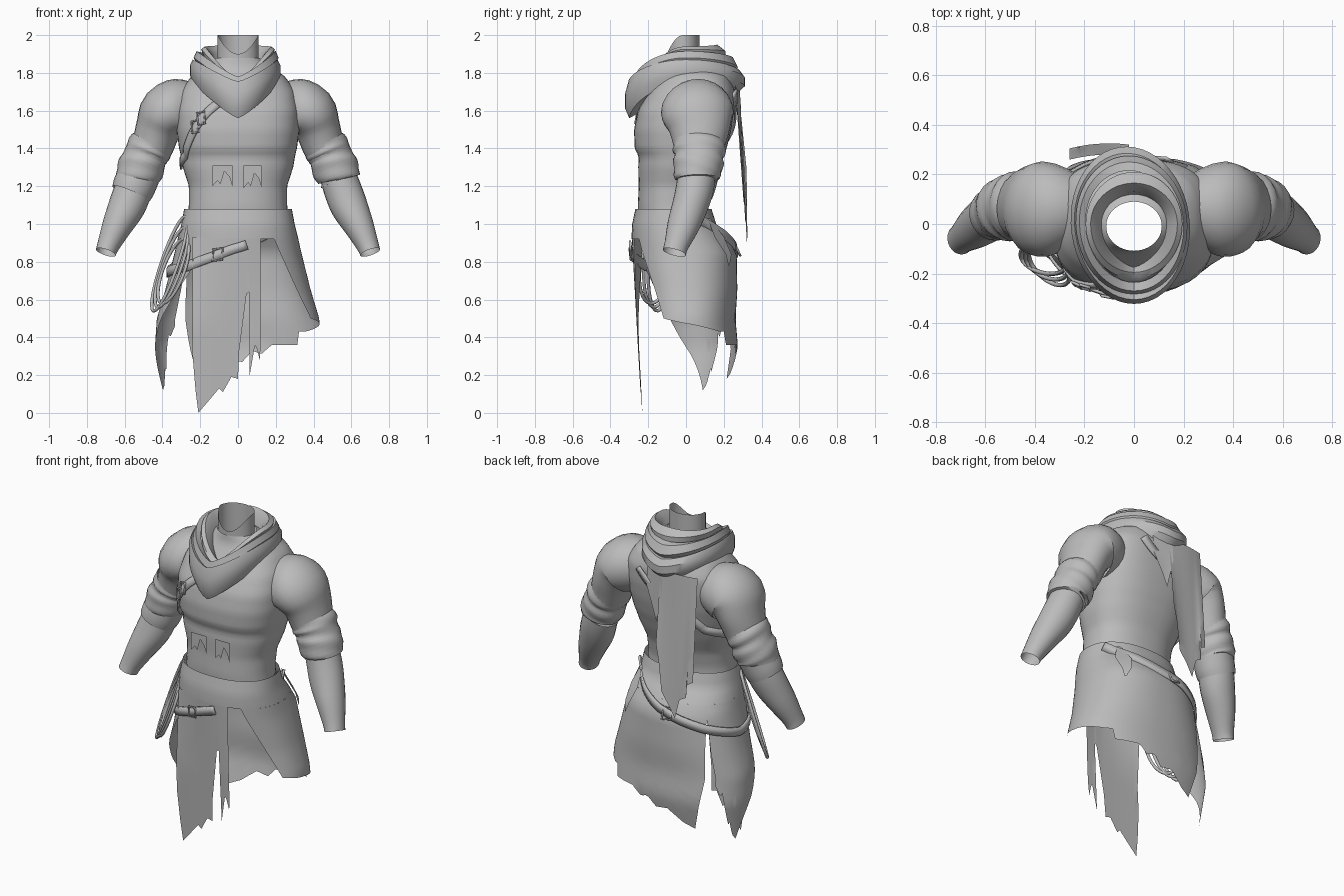
import bpy, math
from math import sin, cos, radians, pi
from mathutils import Vector

if "Cube" in bpy.data.objects:
    bpy.data.objects.remove(bpy.data.objects["Cube"])

cloth = bpy.data.materials.new("grey cloth")
cloth.diffuse_color = (0.5, 0.5, 0.5, 1)
cloth.use_nodes = True
cloth.node_tree.nodes["Principled BSDF"].inputs["Base Color"].default_value = cloth.diffuse_color


def interp(table, t):
    """Piecewise linear lookup; table rows are (key, values...)."""
    rows = sorted(table)
    t = min(max(t, rows[0][0]), rows[-1][0])
    for a, b in zip(rows, rows[1:]):
        if t <= b[0]:
            f = (t - a[0]) / (b[0] - a[0])
            return [p + (q - p) * f for p, q in zip(a[1:], b[1:])]


def grid(name, rows, closed=False, angle=40):
    """Skin a list of equal-length point rows."""
    n = len(rows[0])
    verts = [tuple(p) for r in rows for p in r]
    faces = []
    for i in range(len(rows) - 1):
        for j in range(n if closed else n - 1):
            k = (j + 1) % n
            faces.append((i * n + j, i * n + k, (i + 1) * n + k, (i + 1) * n + j))
    me = bpy.data.meshes.new(name)
    me.from_pydata(verts, [], faces)
    me.update()
    me.shade_smooth()
    me.set_sharp_from_angle(angle=radians(angle))
    me.materials.append(cloth)
    ob = bpy.data.objects.new(name, me)
    bpy.context.collection.objects.link(ob)
    return ob


def thicken(ob, t):
    m = ob.modifiers.new("thickness", 'SOLIDIFY')
    m.thickness, m.offset = t, 0
    return ob


def body(table, a, z, out=0.0):
    """Point on an oval section; a = 0 is the front, 90 is +x."""
    rx, yf, yb, e = interp(table, z)
    s, c = sin(radians(a)), cos(radians(a))
    x = math.copysign(abs(s) ** e, s) * (rx + out)
    y = (yf + yb) / 2 - math.copysign(abs(c) ** e, c) * ((yb - yf) / 2 + out)
    return Vector((x, y, z))


# height, half width, front y, back y, squareness
TORSO = [(1.0, .27, -.25, .12, .88), (1.1, .26, -.255, .12, .88), (1.2, .26, -.25, .14, .86),
         (1.3, .292, -.253, .18, .84), (1.36, .302, -.25, .20, .82), (1.40, .312, -.272, .215, .8),
         (1.5, .325, -.275, .24, .76), (1.6, .325, -.255, .255, .72), (1.7, .305, -.20, .26, .72),
         (1.78, .25, -.145, .235, .78), (1.83, .18, -.115, .17, .9), (1.88, .112, -.108, .09, 1)]
SKIRT = [(*r, .88) for r in [
    (0, .40, -.23, .21), (.1, .42, -.23, .22), (.35, .44, -.24, .275), (.5, .43, -.24, .262),
    (.65, .385, -.255, .272), (.85, .335, -.285, .268), (.94, .315, -.288, .21),
    (1.0, .30, -.285, .16), (1.08, .285, -.268, .135)]]

# Torso and neck
ANG = [i * 7.5 for i in range(48)]
grid("torso", [[body(TORSO, a, 1.06 + .82 * i / 34) for a in ANG] for i in range(35)], True)
grid("neck_collar", [[(.108 * sin(radians(a)), -.015 - .086 * cos(radians(a)),
                       1.8 + t * (.2 - .1 * max(0, cos(radians(a))) ** 2)) for a in ANG]
                     for t in (0, .5, 1)], True)


# Skirt: waistband plus hanging torn panels
def panel(name, top_z, top_a, bot_a, hem, cols, nr=14):
    rows = []
    for i in range(nr + 1):
        t, row = i / nr, []
        for j in range(cols + 1):
            u = j / cols
            ta = top_a[0] + (top_a[1] - top_a[0]) * u
            ba = bot_a[0] + (bot_a[1] - bot_a[0]) * u
            z = top_z + (interp(hem, u)[0] - top_z) * t
            row.append(body(SKIRT, ta + (ba - ta) * t, z))
        rows.append(row)
    return grid(name, rows)


grid("waistband", [[body(SKIRT, a, 1.08 - .16 * i / 6) for a in ANG] for i in range(7)], True)
panel("left_hip", .92, (-130, -42), (-130, -42), [(0, .75), (1, .75)], 20, 5)
panel("back_panel", .92, (34, 232), (62, 207),
      [(0, .50), (.2, .47), (.45, .43), (.5, .43), (.51, .36), (.67, .36), (.72, .31),
       (.76, .33), (.8, .27), (.85, .28), (.93, .21), (1, .18)], 60)
panel("left_flap", .75, (-42, -130), (-104, -132),
      [(0, .2), (.25, .12), (.4, .15), (.5, .24), (.55, .21), (.75, .42), (.82, .4), (1, .46)], 24)

# Front panel with ragged hem, defined by x and hem height
HEM = [(-.24, .3), (-.225, .12), (-.21, 0), (-.15, .07), (-.1, .13), (-.08, .11), (-.035, .19), (0, .18),
       (.005, .32), (.045, .63), (.058, .64), (.062, .2), (.09, .36), (.1, .34), (.115, .28), (.12, .36)]


def front_point(x, z):
    f = min(1, max(0, (.93 - z) / .93))
    return (x, -.287 + .052 * f + x * x * (1.0 - .9 * min(1, f * 2)), z)


grid("front_panel", [[front_point(x, .93 + (h - .93) * i / 12) for x, h in HEM] for i in range(13)])


# Arms: rings along a bent path, mirrored
def arm_part(name, path, n=24, sub=3, wob=0.0, sides=((1, "right"), (-1, "left"))):
    pts = []
    for i in range(len(path) - 1):
        p0, p1, p2, p3 = (path[max(0, min(len(path) - 1, i + k))] for k in (-1, 0, 1, 2))
        for s in range(sub):
            t = s / sub
            pts.append([.5 * (2 * b + (c - a) * t + (2 * a - 5 * b + 4 * c - d) * t * t
                              + (3 * b - a - 3 * c + d) * t ** 3) for a, b, c, d in zip(p0, p1, p2, p3)])
    pts.append(path[-1])
    for side, label in sides:
        rows = []
        for i, p in enumerate(pts):
            tan = (Vector(pts[min(i + 1, len(pts) - 1)][:3]) - Vector(pts[max(i - 1, 0)][:3])).normalized()
            v = Vector((0, 1, 0))
            u = v.cross(tan).normalized() * -1
            v = tan.cross(u).normalized()
            row = []
            for j in range(n):
                a = 2 * pi * j / n
                k = 1 + wob * sin(2 * a + i * 1.3)
                q = Vector(p[:3]) + u * cos(a) * p[3] * k + v * sin(a) * p[4] * k
                row.append((q.x * side, q.y, q.z))
            rows.append(row)
        grid(name + "_" + label, rows, True, 50)


arm_part("shoulder_sleeve", [(.2, .065, 1.62, .12, .12), (.31, .065, 1.61, .16, .178), (.38, .06, 1.585, .148, .192),
                             (.42, .07, 1.51, .122, .165), (.45, .07, 1.42, .112, .138), (.475, .07, 1.37, .108, .13)])
arm_part("sleeve_cuff", [(.455, .07, 1.425, .113, .138), (.475, .07, 1.39, .122, .14), (.49, .068, 1.36, .112, .13),
                         (.505, .065, 1.32, .123, .133), (.525, .06, 1.27, .12, .125), (.535, .06, 1.24, .112, .116),
                         (.53, .06, 1.25, .095, .095)], wob=.025)
arm_part("forearm", [(.52, .06, 1.28, .095, .1), (.555, .045, 1.18, .1, .1), (.59, .02, 1.09, .098, .095),
                     (.64, -.015, .99, .08, .085), (.685, -.05, .89, .06, .065), (.7, -.062, .85, .055, .063)])
arm_part("elbow_wrap", [(.52, .06, 1.27, .112, .115), (.55, .045, 1.2, .113, .112),
                        (.567, .038, 1.16, .106, .106)], sides=((-1, "left"),))


# Cowl scarf: stacked oval loops that dip to a point in front
def cowl(name, loops, shift=0.0):
    rows = []
    for rx, yf, yb, zf, zs, zb in loops:
        row = []
        for a in ANG:
            s, c = sin(radians(a)), cos(radians(a))
            w = 1 - abs(s) ** 1.25
            z = zs + ((zf if c > 0 else zb) - zs) * w
            row.append((rx * s + shift * (1 - c) / 2, yf * c if c > 0 else -yb * c, z))
        rows.append(row)
    grid(name, rows, True, 35)


cowl("cowl_outer", [(.17, -.23, .22, 1.60, 1.74, 1.73), (.225, -.30, .28, 1.56, 1.74, 1.70),
                    (.24, -.322, .312, 1.61, 1.79, 1.73), (.24, -.322, .312, 1.69, 1.84, 1.775),
                    (.225, -.305, .285, 1.755, 1.87, 1.81), (.205, -.27, .255, 1.73, 1.85, 1.81)], -.03)
cowl("cowl_middle", [(.2, -.27, .25, 1.69, 1.83, 1.79), (.225, -.285, .275, 1.73, 1.88, 1.83),
                     (.21, -.27, .25, 1.78, 1.915, 1.88), (.185, -.235, .215, 1.75, 1.9, 1.89)], -.02)
cowl("cowl_inner", [(.18, -.235, .21, 1.73, 1.88, 1.87), (.195, -.22, .21, 1.75, 1.925, 1.915),
                    (.175, -.195, .165, 1.76, 1.94, 1.95), (.14, -.16, .13, 1.72, 1.90, 1.91),
                    (.12, -.125, .11, 1.66, 1.82, 1.82)])


# Cloth tails hanging down the back, defined by x and hem height
def tail(name, hem, top, y0, y1):
    grid(name, [[(x, y0 + (y1 - y0) * i / 8 - .8 * (x + .1) ** 2, top + (h - top) * i / 8)
                 for x, h in hem] for i in range(9)])


tail("long_tail", [(-.26, 1.12), (-.225, 1.1), (-.22, 1.02), (-.18, 1.0), (-.15, .88), (-.11, .95),
                   (-.06, 1.02), (-.04, 1.2), (-.02, 1.3)], 1.74, .28, .325)
tail("short_tail", [(-.04, 1.6), (0, 1.42), (.03, 1.5), (.08, 1.62)], 1.74, .285, .295)


# Straps wrapped on the body, given as angle and height along the way
def strap(name, table, path, width, out, steps=60):
    rows = []
    keyed = [(i / (len(path) - 1), *p) for i, p in enumerate(path)]
    for i in range(steps + 1):
        a, z = interp(keyed, i / steps)
        mid = body(table, a, z, out)
        a2, z2 = interp(keyed, min(1, i / steps + .01))
        a1, z1 = interp(keyed, max(0, i / steps - .01))
        along = (body(table, a2, z2, out) - body(table, a1, z1, out)).normalized()
        normal = (mid - Vector((0, 0, z))).normalized()
        across = along.cross(normal).normalized() * width / 2
        rows.append([mid + across, mid - across])
    thicken(grid(name, rows), .012)


BELT = [(6, .89), (-18, .83), (-45, .775), (-90, .74), (-135, .80), (-180, .88), (-210, .96), (-240, 1.04)]
SASH = [(-4, 1.68), (-28, 1.56), (-62, 1.36), (-90, 1.31), (-135, 1.38), (-170, 1.54), (-200, 1.70)]
strap("hip_belt", SKIRT, BELT, .05, .01)
strap("chest_strap", TORSO, SASH, .045, .008)


def curve(name, pts, r, cyclic=True):
    cu = bpy.data.curves.new(name, 'CURVE')
    cu.dimensions, cu.bevel_depth, cu.bevel_resolution = '3D', r, 2
    sp = cu.splines.new('POLY')
    sp.points.add(len(pts) - 1)
    for p, q in zip(sp.points, pts):
        p.co = (*q, 1)
    sp.use_cyclic_u = cyclic
    cu.materials.append(cloth)
    bpy.context.collection.objects.link(bpy.data.objects.new(name, cu))


# Buckles
for name, table, a, z, out in (("belt_buckle_front", SKIRT, -15, .838, .018), ("belt_buckle_back", SKIRT, -172, .867, .02),
                               ("strap_buckle", TORSO, -28, 1.56, .018), ("strap_buckle_low", TORSO, -36, 1.515, .018)):
    curve(name, [body(table, a + da, z + dz, out) for da, dz in ((-4, -.035), (4, -.027), (4, .035), (-4, .027))], .006)

# Rope coil hung on the left hip
for k in range(3):
    c = Vector((-.362 + .01 * k, -.14 - .014 * k, .79 - .02 * k))
    up, wide = Vector((.085 - .012 * k, .01, .25 - .04 * k)), Vector((.042, -.06, -.01)) * (1 + .15 * k)
    curve("rope_loop", [c + up * cos(t * pi / 16) + wide * sin(t * pi / 16) for t in range(32)], .009)

# Knot end hanging from the belt at the back
grid("belt_knot_tail", [[body(SKIRT, 140 - w, z, .02), body(SKIRT, 140 + w, z, .02)]
                        for w, z in ((3, 1.03), (9, .93), (5, .84), (1, .78))])

# Torn rags on the midriff
for name, x0, x1, tip in (("rag_left", -.135, -.03, 1.2), ("rag_right", .03, .125, 1.19)):
    grid(name, [[(x0 + (x1 - x0) * u, -.262, 1.31 + (tip + d - 1.31) * t)
                 for u, d in ((0, 0), (.25, .03), (.4, .01), (.6, .08), (.85, .05), (1, .0))] for t in (0, 1)])
